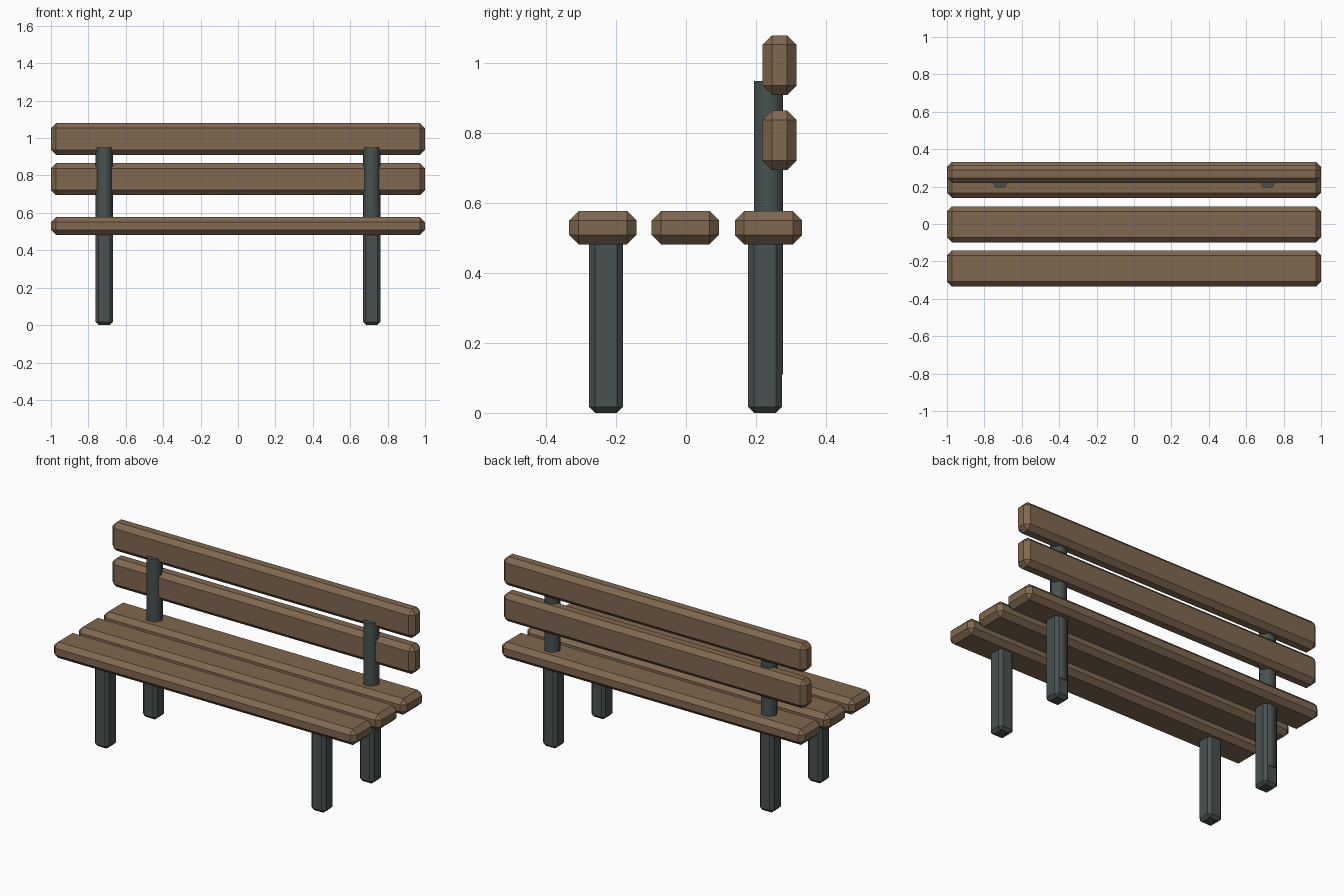
import bpy, bmesh, math
from mathutils import Matrix

if "Cube" in bpy.data.objects:
    bpy.data.objects.remove(bpy.data.objects["Cube"], do_unlink=True)


def make_material(name, colour):
    mat = bpy.data.materials.new(name)
    mat.use_nodes = True
    mat.diffuse_color = colour
    mat.node_tree.nodes["Principled BSDF"].inputs["Base Color"].default_value = colour
    return mat


wood = make_material("brown wood", (0.215, 0.138, 0.080, 1))
metal = make_material("dark grey metal", (0.064, 0.082, 0.082, 1))


def add_object(name, bm, mat, location):
    mesh = bpy.data.meshes.new(name)
    bm.to_mesh(mesh)
    bm.free()
    mesh.materials.append(mat)
    obj = bpy.data.objects.new(name, mesh)
    obj.location = location
    bpy.context.collection.objects.link(obj)
    return obj


def chamfered_box(name, size, location, chamfer, mat):
    bm = bmesh.new()
    bmesh.ops.create_cube(bm, size=1)
    bmesh.ops.scale(bm, vec=size, verts=bm.verts)
    bmesh.ops.bevel(bm, geom=bm.edges[:], offset=chamfer, segments=1,
                    affect='EDGES', profile=0.5)
    return add_object(name, bm, mat, location)


def hexagonal_post(name, radius, bottom, top, x, y):
    bm = bmesh.new()
    bmesh.ops.create_cone(bm, cap_ends=True, segments=6, radius1=radius,
                          radius2=radius, depth=top - bottom)
    # Turn one corner towards the side so a flat faces the front
    corner = max(bm.verts, key=lambda v: v.co.x).co
    bmesh.ops.rotate(bm, verts=bm.verts,
                     matrix=Matrix.Rotation(-math.atan2(corner.y, corner.x), 3, 'Z'))
    for face in bm.faces:
        face.smooth = len(face.verts) == 4
    return add_object(name, bm, metal, (x, y, (bottom + top) / 2))


# Three seat planks
for name, y in (("front", -0.238), ("middle", -0.002), ("rear", 0.236)):
    chamfered_box(name + "_seat_plank", (2, 0.193, 0.095), (0, y, 0.53), 0.027, wood)

# Two upright backrest planks
for name, z in (("lower", 0.78), ("upper", 0.995)):
    chamfered_box(name + "_back_plank", (2, 0.097, 0.171), (0, 0.268, z), 0.027, wood)

# Legs and backrest posts, mirrored left and right
for side, sign in (("left", 1), ("right", -1)):
    x = sign * 0.715
    for place, y in (("front", -0.229), ("rear", 0.226)):
        chamfered_box(f"{side}_{place}_leg", (0.094, 0.097, 0.53), (x, y, 0.265), 0.017, metal)
    hexagonal_post(side + "_back_post", 0.048, 0.11, 0.95, x, 0.2365)
